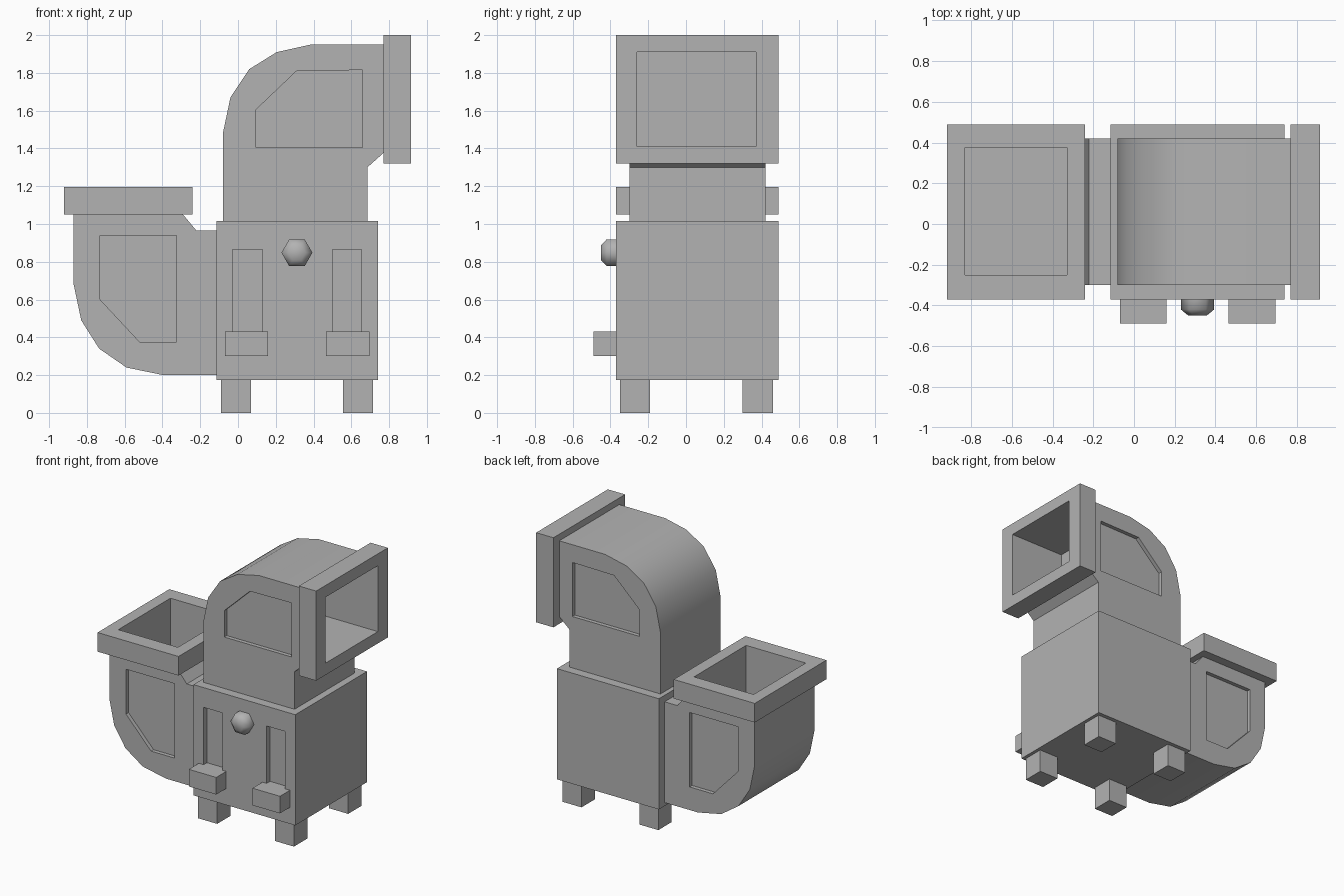
import bpy, bmesh, math

if "Cube" in bpy.data.objects:
    bpy.data.objects.remove(bpy.data.objects["Cube"], do_unlink=True)

GREY = (0.45, 0.45, 0.45, 1.0)
mat = bpy.data.materials.new("plain grey")
mat.use_nodes = True
mat.diffuse_color = GREY
bsdf = mat.node_tree.nodes["Principled BSDF"]
bsdf.inputs["Base Color"].default_value = GREY
bsdf.inputs["Roughness"].default_value = 0.7


def finish(name, bm):
    bmesh.ops.recalc_face_normals(bm, faces=bm.faces)
    mesh = bpy.data.meshes.new(name)
    bm.to_mesh(mesh)
    bm.free()
    mesh.materials.append(mat)
    ob = bpy.data.objects.new(name, mesh)
    bpy.context.scene.collection.objects.link(ob)
    return ob


def prism(name, outline, y0, y1):
    """Extrude an (x, z) outline from y0 to y1."""
    bm = bmesh.new()
    face = bm.faces.new([bm.verts.new((x, y0, z)) for x, z in outline])
    ext = bmesh.ops.extrude_face_region(bm, geom=[face])
    for v in ext["geom"]:
        if isinstance(v, bmesh.types.BMVert):
            v.co.y = y1
    return finish(name, bm)


def box(name, x0, x1, y0, y1, z0, z1):
    return prism(name, [(x0, z0), (x1, z0), (x1, z1), (x0, z1)], y0, y1)


def activate(ob):
    bpy.ops.object.select_all(action='DESELECT')
    ob.select_set(True)
    bpy.context.view_layer.objects.active = ob


def cut(ob, cutters):
    """Subtract each cutter, then throw it away."""
    activate(ob)
    for c in cutters:
        mod = ob.modifiers.new("cut", 'BOOLEAN')
        mod.operation = 'DIFFERENCE'
        mod.solver = 'EXACT'
        mod.object = c
        bpy.ops.object.modifier_apply(modifier=mod.name)
        bpy.data.objects.remove(c, do_unlink=True)


# Shared depths of the body and the pipes
FRONT, BACK = -0.37, 0.49
PIPE_FRONT, PIPE_BACK = -0.30, 0.42
RECESS = 0.03


def pipe(name, outline, panel, flange, bore):
    """Bent pipe with a panel recess on both sides and a hollow square mouth."""
    elbow = prism(name, outline, PIPE_FRONT, PIPE_BACK)
    cut(elbow, [
        prism("panel_cutter", panel, PIPE_FRONT - 0.1, PIPE_FRONT + RECESS),
        prism("panel_cutter", panel, PIPE_BACK - RECESS, PIPE_BACK + 0.1),
        box("bore_cutter", *bore)])
    activate(elbow)
    bpy.ops.object.shade_smooth_by_angle(angle=math.radians(30))
    rim = box(name + "_rim", *flange)
    cut(rim, [box("bore_cutter", *bore)])


# Upper pipe, turning towards +x
pipe("upper_pipe",
     [(-0.08, 1.0), (-0.08, 1.48), (-0.04, 1.67), (0.06, 1.82), (0.205, 1.91),
      (0.385, 1.95), (0.775, 1.95), (0.775, 1.38), (0.685, 1.30), (0.685, 1.0)],
     [(0.095, 1.405), (0.66, 1.405), (0.66, 1.815), (0.31, 1.81), (0.095, 1.605)],
     (0.77, 0.915, FRONT, BACK, 1.32, 2.0),
     (0.46, 1.1, -0.26, 0.37, 1.41, 1.91))

# Lower pipe, turning upwards on the -x side
pipe("lower_pipe",
     [(-0.10, 0.20), (-0.395, 0.20), (-0.59, 0.24), (-0.735, 0.34), (-0.83, 0.49),
      (-0.87, 0.68), (-0.87, 1.055), (-0.295, 1.055), (-0.22, 0.965), (-0.10, 0.965)],
     [(-0.73, 0.94), (-0.325, 0.94), (-0.325, 0.375), (-0.52, 0.375), (-0.73, 0.60)],
     (-0.92, -0.24, FRONT, BACK, 1.05, 1.195),
     (-0.83, -0.33, -0.25, 0.375, 0.74, 1.4))

# Body with two vertical lever slots
body = box("body", -0.115, 0.74, FRONT, BACK, 0.175, 1.015)
slots = [(-0.03, 0.13), (0.50, 0.655)]
cut(body, [box("slot_cutter", a, b, FRONT - 0.1, FRONT + 0.04, 0.36, 0.865)
           for a, b in slots])

# Levers at the foot of the slots
for side, a, b in (("right", -0.07, 0.16), ("left", 0.465, 0.695)):
    box(side + "_lever", a, b, -0.49, FRONT, 0.30, 0.43)
for side, (a, b) in zip(("right", "left"), slots):
    box(side + "_lever_stem", a, b, FRONT - 0.01, FRONT + 0.04, 0.35, 0.43)

# Feet
for side, x in (("right", -0.09), ("left", 0.555)):
    for end, y in (("front", -0.35), ("back", 0.30)):
        box(f"{end}_{side}_foot", x, x + 0.16, y, y + 0.16, 0, 0.18)

# Six-sided rounded knob
bm = bmesh.new()
rings = []
for r, y in ((0.082, -0.36), (0.082, -0.42), (0.045, -0.45)):
    rings.append([bm.verts.new((0.312 + r * math.cos(i * math.pi / 3), y,
                                0.848 + r * math.sin(i * math.pi / 3)))
                  for i in range(6)])
for lo, hi in zip(rings, rings[1:]):
    for i in range(6):
        j = (i + 1) % 6
        bm.faces.new((lo[i], lo[j], hi[j], hi[i]))
bm.faces.new(rings[0])
bm.faces.new(rings[-1])
knob = finish("knob", bm)
activate(knob)
bpy.ops.object.shade_smooth_by_angle(angle=math.radians(75))
